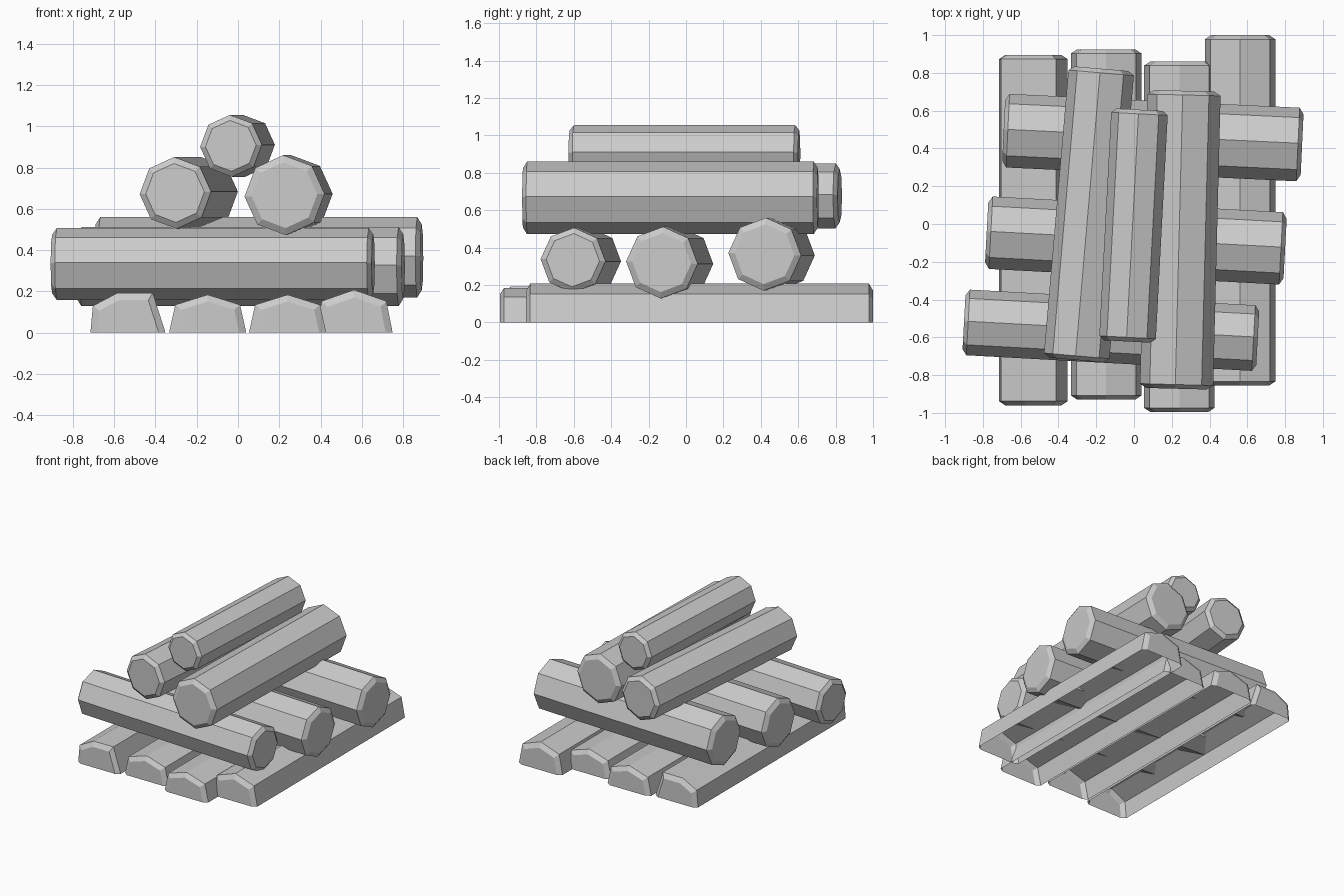
import bpy, bmesh, math
from mathutils import Vector

cube = bpy.data.objects.get("Cube")
if cube:
    bpy.data.objects.remove(cube)

grey = bpy.data.materials.new("plain_grey")
grey.use_nodes = True
colour = (0.6, 0.6, 0.6, 1)
grey.diffuse_color = colour
grey.node_tree.nodes["Principled BSDF"].inputs["Base Color"].default_value = colour

UP = Vector((0, 0, 1))
CHAMFER = 0.022


def loft(name, profile, start, end, closed):
    """Sweep a (side, up) profile from start to end with chamfered ends."""
    start, end = Vector(start), Vector(end)
    along = (end - start).normalized()
    side = along.cross(UP).normalized()
    bm = bmesh.new()
    rings = []
    for centre, scale in ((start, 0.82), (start + along * CHAMFER, 1),
                          (end - along * CHAMFER, 1), (end, 0.82)):
        rings.append([bm.verts.new(centre + (side * u + UP * v) * scale)
                      for u, v in profile])
    n = len(profile)
    for a, b in zip(rings, rings[1:]):
        for i in range(n if closed else n - 1):
            j = (i + 1) % n
            bm.faces.new((a[i], a[j], b[j], b[i]))
    bm.faces.new(rings[0][::-1])
    bm.faces.new(rings[-1])
    bmesh.ops.recalc_face_normals(bm, faces=bm.faces)
    # Make sure the shells face outward, open undersides included
    bm.normal_update()
    if sum(f.normal.dot(f.calc_center_median() - (start + end) / 2) for f in bm.faces) < 0:
        bmesh.ops.reverse_faces(bm, faces=bm.faces)
    mesh = bpy.data.meshes.new(name)
    bm.to_mesh(mesh)
    bm.free()
    mesh.materials.append(grey)
    obj = bpy.data.objects.new(name, mesh)
    bpy.context.collection.objects.link(obj)


def octagon(radius):
    steps = [math.radians(45 * i + 2) for i in range(8)]
    return [(radius * math.cos(a), radius * math.sin(a)) for a in steps]


# Bottom layer: split logs, open underneath
split = [(-0.187, 0), (-0.157, 0.135), (0, 0.184), (0.157, 0.135), (0.187, 0)]
turned = [(-0.182, 0), (-0.17, 0.13), (-0.05, 0.193), (0.12, 0.193), (0.182, 0)]
tall = [(u, v * 1.13) for u, v in split]
for name, profile, x, front, back in (
        ("bottom_log_right", turned, -0.533, -0.96, 0.895),
        ("bottom_log_mid_right", split, -0.147, -0.93, 0.925),
        ("bottom_log_mid_left", split, 0.24, -0.995, 0.86),
        ("bottom_log_left", tall, 0.562, -0.855, 1.0)):
    loft(name, profile, (x, front, 0), (x, back, 0), False)

# Crossing layer and upper pile: whole logs
for name, radius, start, end in (
        ("cross_log_front", 0.174, (-0.9, -0.52, 0.333), (0.655, -0.605, 0.333)),
        ("cross_log_middle", 0.192, (-0.78, -0.045, 0.32), (0.8, -0.13, 0.32)),
        ("cross_log_back", 0.195, (-0.69, 0.495, 0.365), (0.89, 0.42, 0.365)),
        ("upper_log_right", 0.174, (-0.305, -0.72, 0.677), (-0.172, 0.822, 0.677)),
        ("upper_log_left", 0.194, (0.225, -0.872, 0.666), (0.265, 0.705, 0.666)),
        ("top_log", 0.15, (-0.035, -0.622, 0.905), (0.03, 0.605, 0.905))):
    loft(name, octagon(radius), start, end, True)
